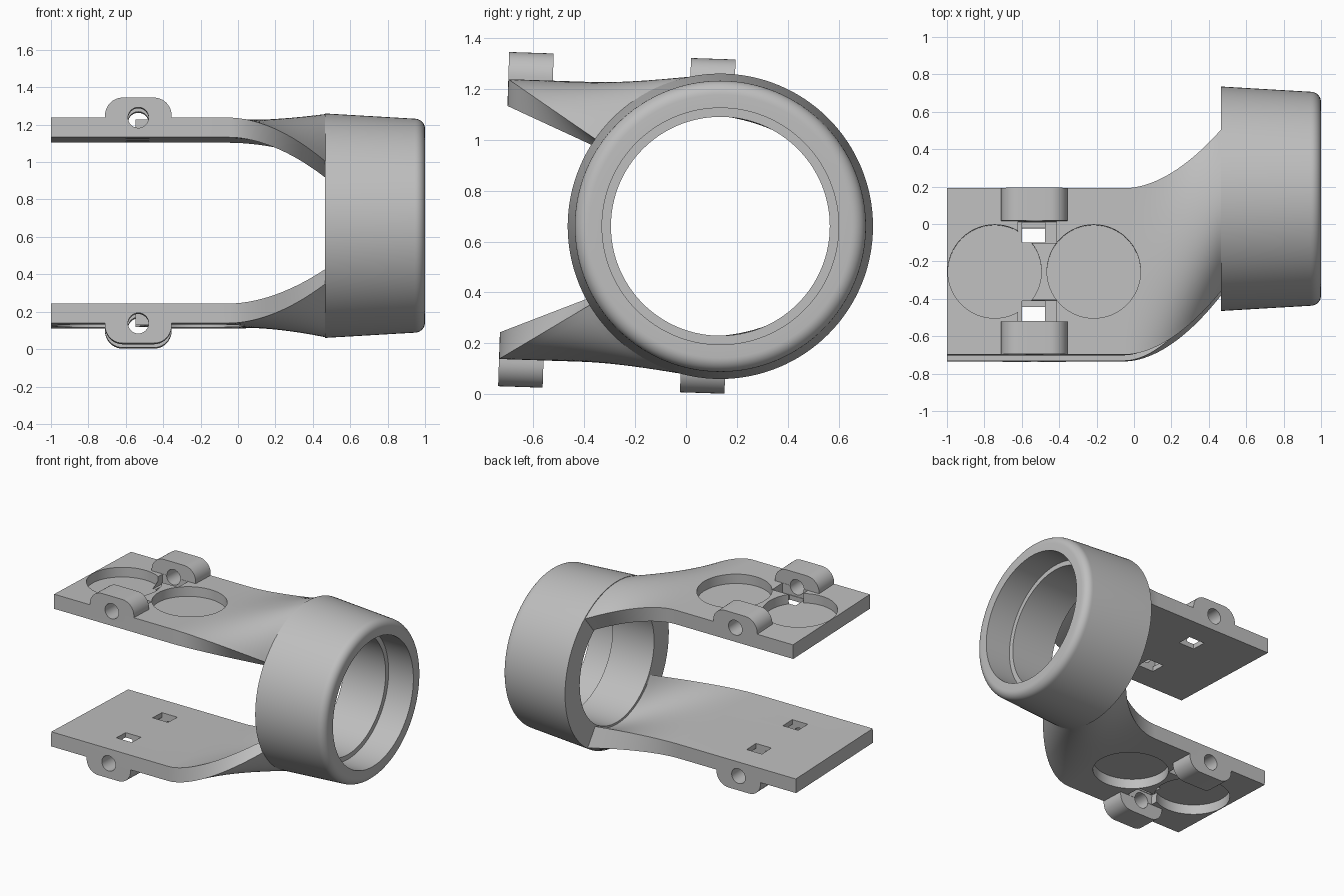
import bpy, bmesh
from math import sin, cos, pi, radians
from mathutils import Matrix, Vector

if "Cube" in bpy.data.objects:
    bpy.data.objects.remove(bpy.data.objects["Cube"], do_unlink=True)

grey = bpy.data.materials.new("plain grey")
grey.use_nodes = True
grey.diffuse_color = (0.52, 0.52, 0.52, 1)
grey.node_tree.nodes["Principled BSDF"].inputs["Base Color"].default_value = grey.diffuse_color

# The ring axis is the local origin; the fork is tilted slightly about it
AXIS = Matrix.Translation((0, 0.135, 0.66))
TILT = AXIS @ Matrix.Rotation(radians(-1.9), 4, 'X')
MID_Y, HALF_Y = -0.407, 0.445      # plate centre and half width
INNER, OUTER = 0.445, 0.55         # plate faces
LUG_X = -0.533


def add_object(name, bm):
    bmesh.ops.recalc_face_normals(bm, faces=bm.faces)
    mesh = bpy.data.meshes.new(name)
    bm.to_mesh(mesh)
    bm.free()
    mesh.materials.append(grey)
    obj = bpy.data.objects.new(name, mesh)
    bpy.context.collection.objects.link(obj)
    return obj


def loft(name, loops, closed=False):
    """Skin a list of closed loops; cap the ends unless the skin is closed."""
    bm = bmesh.new()
    rows = [[bm.verts.new(p) for p in loop] for loop in loops]
    n = len(rows[0])
    pairs = list(zip(rows, rows[1:] + rows[:1])) if closed else list(zip(rows, rows[1:]))
    for a, b in pairs:
        for i in range(n):
            j = (i + 1) % n
            bm.faces.new((a[i], a[j], b[j], b[i]))
    if not closed:
        bm.faces.new(rows[0])
        bm.faces.new(rows[-1])
    return add_object(name, bm)


def box(x0, x1, y0, y1, z0, z1):
    bm = bmesh.new()
    bmesh.ops.create_cube(bm, size=1)
    bmesh.ops.scale(bm, vec=(x1 - x0, y1 - y0, z1 - z0), verts=bm.verts)
    bmesh.ops.translate(bm, vec=((x0 + x1) / 2, (y0 + y1) / 2, (z0 + z1) / 2), verts=bm.verts)
    return add_object("cutter", bm)


def cylinder(centre, radius, depth, along_y=False):
    bm = bmesh.new()
    turn = Matrix.Rotation(pi / 2, 4, 'X') if along_y else Matrix.Identity(4)
    bmesh.ops.create_cone(bm, cap_ends=True, segments=64, radius1=radius, radius2=radius,
                          depth=depth, matrix=Matrix.Translation(centre) @ turn)
    return add_object("cutter", bm)


def cut(obj, cutters):
    for c in cutters:
        c.hide_render = True
        mod = obj.modifiers.new("cut", 'BOOLEAN')
        mod.operation, mod.solver, mod.object = 'DIFFERENCE', 'EXACT', c
    bpy.context.view_layer.update()
    mesh = bpy.data.meshes.new_from_object(obj.evaluated_get(bpy.context.evaluated_depsgraph_get()))
    obj.modifiers.clear()
    obj.data = mesh
    for c in cutters:
        bpy.data.objects.remove(c, do_unlink=True)


def smooth(obj):
    bpy.ops.object.select_all(action='DESELECT')
    obj.select_set(True)
    bpy.context.view_layer.objects.active = obj
    bpy.ops.object.shade_smooth_by_angle(angle=radians(30))


def place_pair(obj, name):
    """Put the part on the upper fork and a mirrored copy on the lower one."""
    low = obj.copy()
    low.data = obj.data.copy()
    bpy.context.collection.objects.link(low)
    low.data.transform(TILT @ Matrix.Scale(-1, 4, (0, 0, 1)))
    low.data.flip_normals()
    obj.data.transform(TILT)
    obj.name, low.name = "upper_" + name, "lower_" + name
    smooth(obj)
    smooth(low)


# Ring: revolved tapered collar with a rounded lip and stepped bore
profile = [(0.465, 0.43), (0.465, 0.6)]
for k in range(9):
    a = pi / 2 * (1 - k / 8)
    profile.append((0.945 + 0.055 * cos(a), 0.517 + 0.055 * sin(a)))
profile += [(1.0, 0.465), (0.8, 0.465), (0.8, 0.43)]
SEG = 128
ring = loft("ring", [[(x, r * cos(2 * pi * k / SEG), r * sin(2 * pi * k / SEG)) for x, r in profile]
                     for k in range(SEG)], closed=True)
ring.data.transform(AXIS)
smooth(ring)


# Arm: flat plate whose end sweeps into a sector of the ring
def arm_section(x, t):
    def edge(flat_z, radius, count=24):
        pts = []
        for k in range(count + 1):
            s = k / count
            a = radians(147 - 94 * s)
            flat = Vector((x, MID_Y + HALF_Y * (2 * s - 1), flat_z))
            arc = Vector((x, radius * cos(a), radius * sin(a)))
            pts.append(flat.lerp(arc, t ** 1.85))
        return pts
    return edge(OUTER, 0.597) + edge(INNER, 0.445)[::-1]


STEPS = 20
arm = loft("arm", [arm_section(-1, 0)] +
           [arm_section(-0.05 + 0.52 * k / STEPS, k / STEPS) for k in range(STEPS + 1)])

# Round pockets, bolt slots and bolt holes in the plate
cutters = [cylinder((x, MID_Y, OUTER + 0.015), 0.25, 0.17) for x in (-0.745, -0.215)]
for side in (-1, 1):
    y0, y1 = sorted((MID_Y + side * 0.152, MID_Y + side * 0.268))
    cutters.append(box(-0.62, -0.415, y0, y1, 0.48, 0.7))
    cutters.append(box(-0.6, -0.475, y0 + 0.004, y1 - 0.004, 0.4, 0.6))
    cutters.append(cylinder((LUG_X, MID_Y + side * 0.37, OUTER), 0.055, 0.25, True))
cut(arm, cutters)
place_pair(arm, "arm")

# Lugs: rounded blocks with a bolt hole
half = [(0.178, OUTER - 0.004)]
for k in range(11):
    a = pi / 2 * k / 10
    half.append((0.083 + 0.095 * cos(a), 0.562 + 0.095 * sin(a)))
outline = half + [(-x, z) for x, z in reversed(half)]
for side, label in ((-1, "front_lug"), (1, "back_lug")):
    ends = (MID_Y + side * 0.27, MID_Y + side * HALF_Y)
    lug = loft(label, [[(LUG_X + x, y, z) for x, z in outline] for y in ends])
    cut(lug, [cylinder((LUG_X, MID_Y + side * 0.36, OUTER), 0.055, 0.4, True)])
    place_pair(lug, label)
